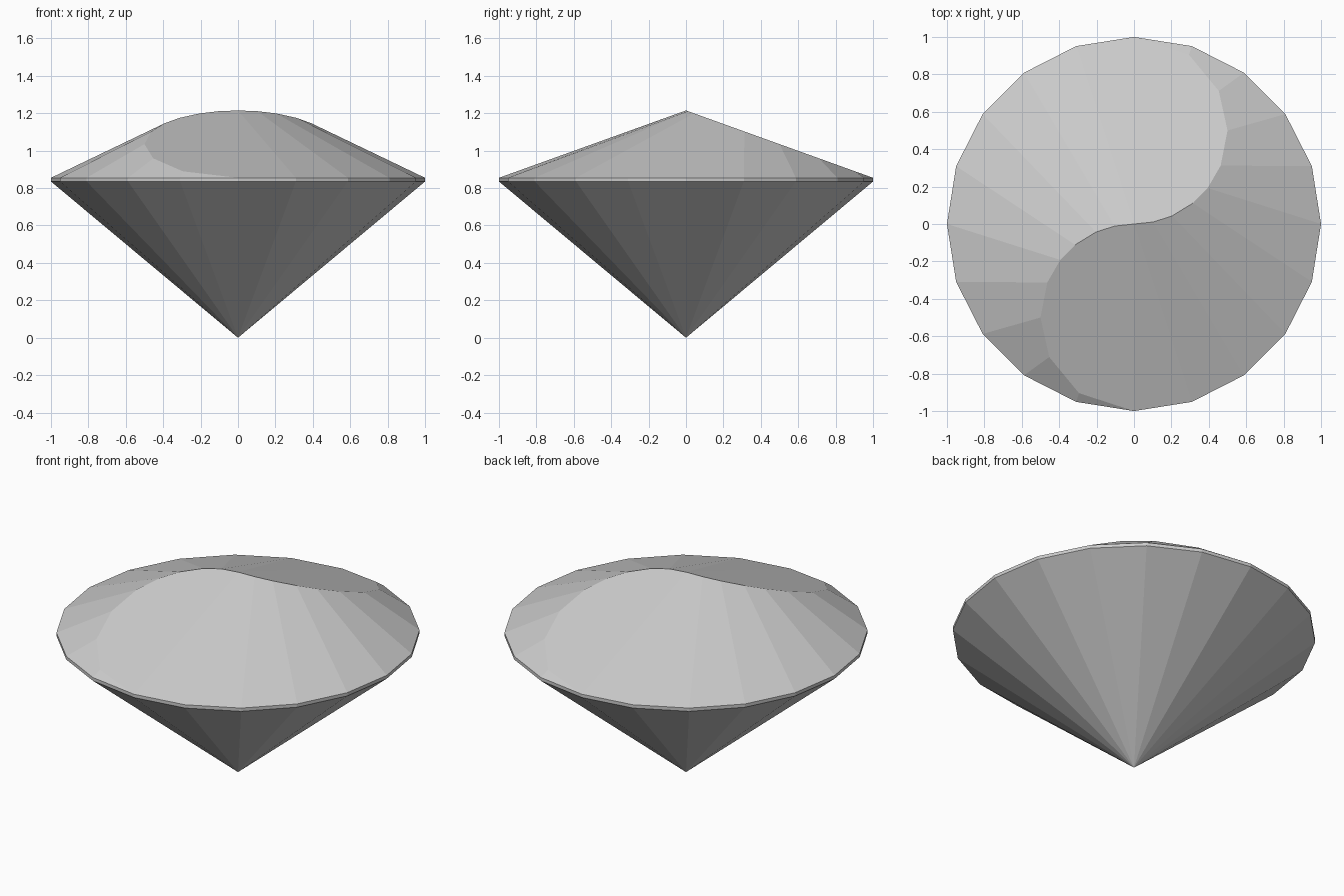
import bpy
import bmesh
from math import cos, sin, radians, pi
from mathutils import Matrix, Vector

SIDES = 20
GIRDLE_LOW, GIRDLE_TOP, PEAK = 0.835, 0.855, 1.215

if "Cube" in bpy.data.objects:
    bpy.data.objects.remove(bpy.data.objects["Cube"], do_unlink=True)

stone = bpy.data.materials.new("pale grey stone")
stone.use_nodes = True
stone.diffuse_color = (0.6, 0.6, 0.6, 1)
stone.node_tree.nodes["Principled BSDF"].inputs["Base Color"].default_value = (0.6, 0.6, 0.6, 1)


def finish(bm, name):
    bmesh.ops.remove_doubles(bm, verts=bm.verts, dist=0.0005)
    bmesh.ops.recalc_face_normals(bm, faces=bm.faces)
    mesh = bpy.data.meshes.new(name)
    bm.to_mesh(mesh)
    bm.free()
    mesh.materials.append(stone)
    obj = bpy.data.objects.new(name, mesh)
    bpy.context.collection.objects.link(obj)
    return obj


def rim(i, z):
    a = pi / 2 - 2 * pi * i / SIDES
    return Vector((cos(a), sin(a), z))


# Ridge: half circle from the rim to the peak, falling evenly with distance along y
def ridge(angle):
    y = 0.5 + 0.5 * sin(radians(angle))
    return Vector((0.5 * cos(radians(angle)), y, PEAK - (PEAK - GIRDLE_TOP) * y))


half_ridge = [ridge(a) for a in (90, 54, 25, 0, -22, -38, -51, -66, -78, -90)]
turn = Matrix.Rotation(pi, 3, 'Z')

# Crown: two matching halves that meet along the S-shaped ridge
bm = bmesh.new()
for rot in (Matrix.Identity(3), turn):
    def face(points):
        bm.faces.new([bm.verts.new(rot @ p) for p in points])

    last = len(half_ridge) - 1
    face([half_ridge[0], half_ridge[1], rim(1, GIRDLE_TOP)])
    for i in range(1, last):
        face([half_ridge[i], half_ridge[i + 1], rim(i + 1, GIRDLE_TOP), rim(i, GIRDLE_TOP)])
    face([half_ridge[last], rim(last + 1, GIRDLE_TOP), rim(last, GIRDLE_TOP)])
    face([turn @ p for p in half_ridge])
# Outward is up on the open crown
bmesh.ops.remove_doubles(bm, verts=bm.verts, dist=0.0005)
crown = finish(bm, "crown")
if sum(p.normal.z for p in crown.data.polygons) < 0:
    crown.data.flip_normals()

# Girdle: thin upright band around the widest part
bm = bmesh.new()
for i in range(SIDES):
    corners = [rim(i + 1, GIRDLE_LOW), rim(i, GIRDLE_LOW), rim(i, GIRDLE_TOP), rim(i + 1, GIRDLE_TOP)]
    bm.faces.new([bm.verts.new(p) for p in corners])
girdle = finish(bm, "girdle")
first = girdle.data.polygons[0]
if first.normal.dot(first.center) < 0:
    girdle.data.flip_normals()

# Pavilion: faceted cone down to the point
bm = bmesh.new()
for i in range(SIDES):
    corners = [Vector((0, 0, 0)), rim(i, GIRDLE_LOW), rim(i + 1, GIRDLE_LOW)]
    bm.faces.new([bm.verts.new(p) for p in corners])
pavilion = finish(bm, "pavilion")
if pavilion.data.polygons[0].normal.z > 0:
    pavilion.data.flip_normals()
